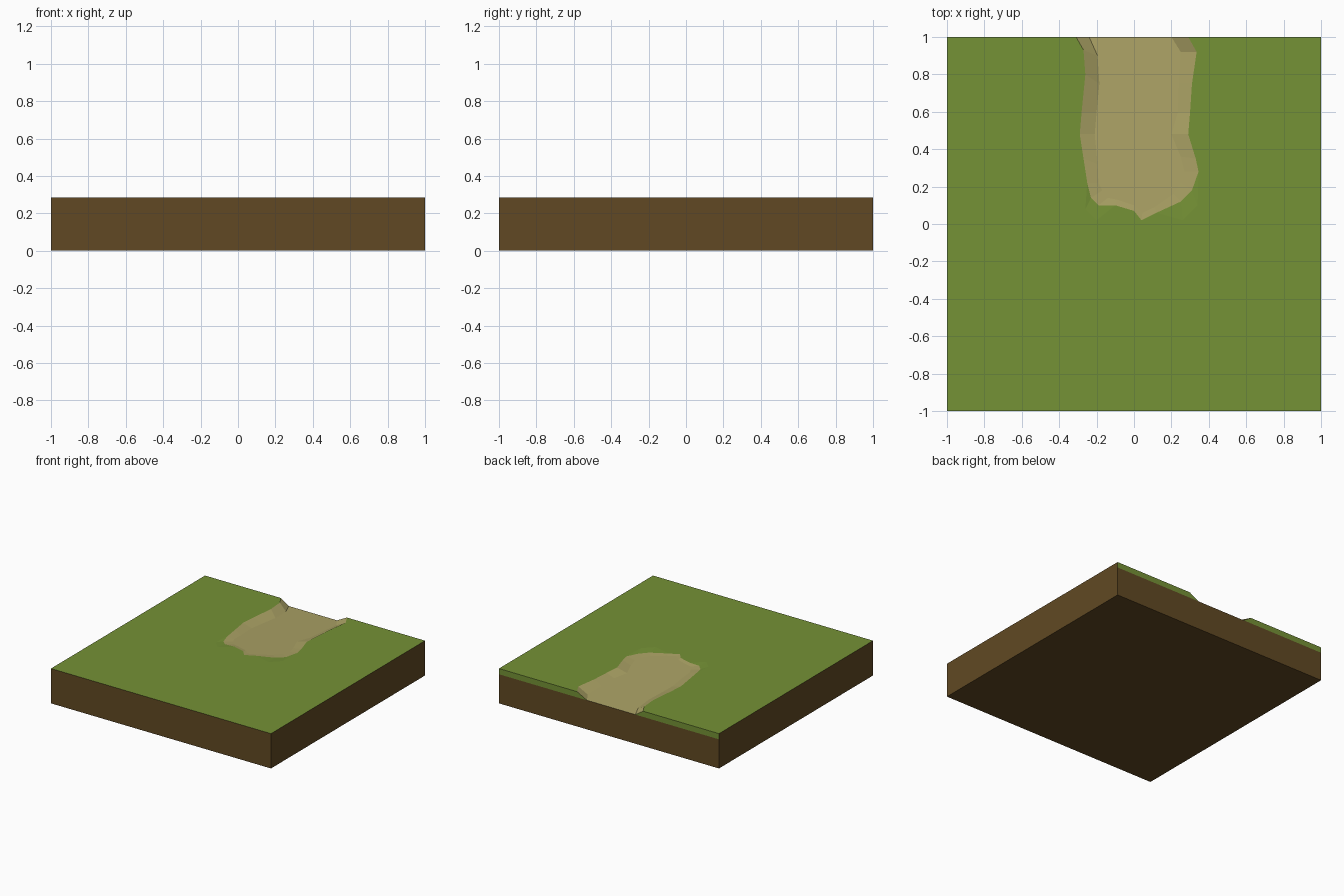
import bpy, bmesh

if "Cube" in bpy.data.objects:
    bpy.data.objects.remove(bpy.data.objects["Cube"])

TOP = 0.286      # grass level
DEPTH = 0.047    # depth of the path at the back edge
LOW = TOP - DEPTH


def srgb(r, g, b):
    def lin(c):
        c /= 255
        return c / 12.92 if c <= 0.04045 else ((c + 0.055) / 1.055) ** 2.4
    return (lin(r), lin(g), lin(b), 1)


def material(name, rgb):
    m = bpy.data.materials.new(name)
    m.diffuse_color = srgb(*rgb)
    m.use_nodes = True
    m.node_tree.nodes["Principled BSDF"].inputs["Base Color"].default_value = m.diffuse_color
    return m


grass = material("grass green", (117, 146, 54))
dirt = material("path tan", (171, 162, 101))
earth = material("earth brown", (97, 73, 35))


def build(name, mat, faces):
    """Mesh from lists of 3D points; shared corners are merged."""
    bm = bmesh.new()
    for pts in faces:
        keep = [p for i, p in enumerate(pts) if p != pts[i - 1]]
        if len(keep) > 2:
            bm.faces.new([bm.verts.new(p) for p in keep])
    bmesh.ops.remove_doubles(bm, verts=bm.verts[:], dist=0.0001)
    big = [f for f in bm.faces if len(f.verts) > 4]
    bmesh.ops.triangulate(bm, faces=big, ngon_method='EAR_CLIP')
    me = bpy.data.meshes.new(name)
    bm.to_mesh(me)
    bm.free()
    me.materials.append(mat)
    ob = bpy.data.objects.new(name, me)
    bpy.context.collection.objects.link(ob)
    return ob


# Path outline, from the left back, round the front end, to the right back:
# rim x, rim y, floor x, floor y (optional: outer edge of a sunken grass lip)
ROWS = [
    (-.31, 1, -.24, 1), (-.27, .93, -.195, .9), (-.26, .8, -.185, .75),
    (-.28, .6, -.20, .6), (-.29, .48, -.21, .48), (-.27, .35, -.195, .32),
    (-.25, .22, -.19, .22),
    (-.23, .14, -.17, .18, -.26, .08), (-.19, .10, -.14, .14, -.20, .02),
    (-.10, .10, -.09, .13), (0, .07, 0, .10), (.04, .02, .045, .06),
    (.12, .06, .11, .09),
    (.25, .12, .21, .16, .26, .02), (.31, .18, .25, .22, .34, .10),
    (.345, .28, .27, .28), (.33, .35, .25, .36), (.29, .48, .20, .48),
    (.30, .6, .235, .6), (.31, .75, .24, .75), (.335, .92, .25, .92),
    (.29, 1, .20, 1),
]
rim, floor, outer = [], [], []
for r in ROWS:
    lip = len(r) > 4
    rim.append((r[0], r[1], TOP - (0.8 * DEPTH * r[1] if lip else 0)))
    floor.append((r[2], r[3], TOP - DEPTH * r[3]))     # floor ramps up to y = 0
    outer.append((r[4], r[5], TOP) if lip else rim[-1])


def bridge(a, b):
    return [[a[i], a[i + 1], b[i + 1], b[i]] for i in range(len(a) - 1)]


# Sunken path: sloping walls and ramped floor
build("dirt_path", dirt, bridge(rim, floor) + [floor])

# Grass: top sheet, sunken lips, and the strip on the back edge
sheet = outer + [(1, 1, TOP), (1, -1, TOP), (-1, -1, TOP), (-1, 1, TOP)]
strips = [
    [(-1, 1, TOP), rim[0], floor[0], (-1, 1, LOW)],
    [rim[-1], (1, 1, TOP), (1, 1, LOW), floor[-1]],
]
build("grass_top", grass, [sheet[::-1]] + bridge(outer, rim) + strips)

# Earth block under the grass
build("earth_block", earth, [
    [(-1, 1, 0), (1, 1, 0), (1, -1, 0), (-1, -1, 0)],
    [(-1, -1, 0), (1, -1, 0), (1, -1, TOP), (-1, -1, TOP)],
    [(1, -1, 0), (1, 1, 0), (1, 1, TOP), (1, -1, TOP)],
    [(-1, 1, 0), (-1, -1, 0), (-1, -1, TOP), (-1, 1, TOP)],
    [(1, 1, 0), (-1, 1, 0), (-1, 1, LOW), (1, 1, LOW)],
])
